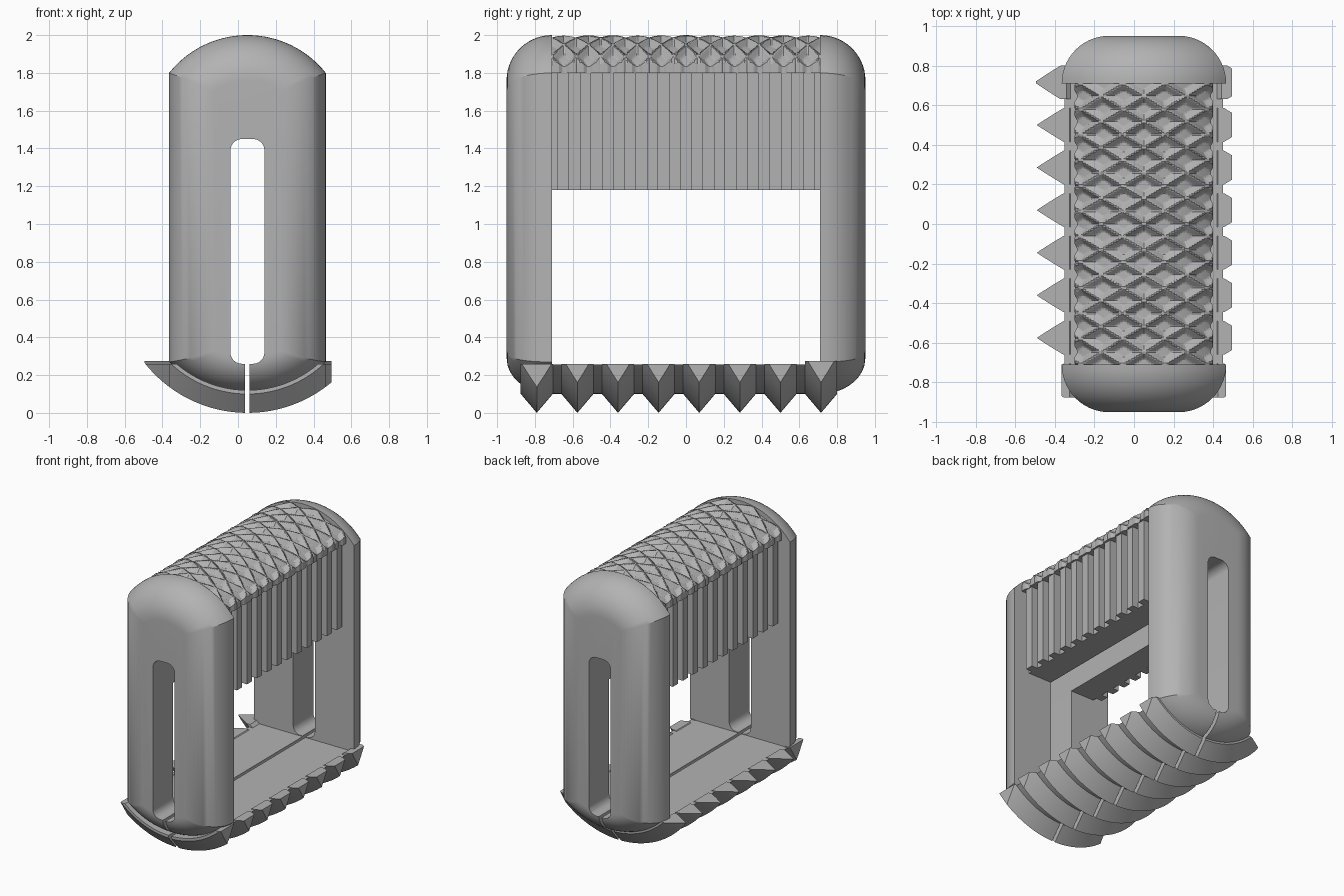
import bpy, bmesh
from math import sin, cos, asin, pi, sqrt, radians

if "Cube" in bpy.data.objects:
    bpy.data.objects.remove(bpy.data.objects["Cube"])

GREY = (0.45, 0.45, 0.45, 1)
mat = bpy.data.materials.new("plain grey")
mat.use_nodes = True
mat.diffuse_color = GREY
mat.node_tree.nodes["Principled BSDF"].inputs["Base Color"].default_value = GREY

CX = 0.05              # middle of the body across x
HALF = 0.415           # half width of the body
INNER = 0.71           # inner face of the end caps
ROUND = 0.24           # edge rounding of the end caps
TOP_C, TOP_R = 1.47, 0.53
LOW_C, LOW_R, TIP_R = 0.693, 0.593, 0.693


def finish(name, bm):
    bmesh.ops.recalc_face_normals(bm, faces=bm.faces)
    mesh = bpy.data.meshes.new(name)
    bm.to_mesh(mesh)
    bm.free()
    ob = bpy.data.objects.new(name, mesh)
    bpy.context.collection.objects.link(ob)
    mesh.materials.append(mat)
    return ob


def loft(loops):
    """Closed solid through a row of matching closed loops."""
    bm = bmesh.new()
    rows = [[bm.verts.new(p) for p in loop] for loop in loops]
    n = len(rows[0])
    for a, b in zip(rows, rows[1:]):
        for i in range(n):
            j = (i + 1) % n
            bm.faces.new((a[i], a[j], b[j], b[i]))
    bm.faces.new(rows[0])
    bm.faces.new(rows[-1])
    return bm


def along_y(pts, y):
    return [(x, y, z) for x, z in pts]


def activate(ob):
    for o in bpy.context.selected_objects:
        o.select_set(False)
    ob.select_set(True)
    bpy.context.view_layer.objects.active = ob


def cut(ob, *cutters):
    activate(ob)
    for c in cutters:
        m = ob.modifiers.new("cut", "BOOLEAN")
        m.operation, m.solver, m.object = "DIFFERENCE", "EXACT", c
        bpy.ops.object.modifier_apply(modifier=m.name)


def smooth(ob, angle=30):
    activate(ob)
    bpy.ops.object.shade_smooth_by_angle(angle=radians(angle))


def arc(zc, r, half, side, n=28):
    a = asin(half / r)
    return [(CX + r * sin(a * (2 * i / n - 1)), zc + side * r * cos(a * (2 * i / n - 1)))
            for i in range(n + 1)]


# Cutters: long rounded slot and the narrow slit under it
slot_pts = []
for k, (x, z) in enumerate([(0.08, 1.39), (-0.08 + 0.1, 1.39), (0.02, 0.32), (0.08, 0.32)]):
    for i in range(7):
        a = (k + i / 6) * pi / 2
        slot_pts.append((x + 0.06 * cos(a), z + 0.06 * sin(a)))
slot = finish("slot_cutter", loft([along_y(slot_pts, -1.2), along_y(slot_pts, 1.2)]))
slit_pts = [(0.038, -0.1), (0.062, -0.1), (0.062, 0.3), (0.038, 0.3)]
slit = finish("slit_cutter", loft([along_y(slit_pts, -1.2), along_y(slit_pts, 1.2)]))
slot.hide_render = slit.hide_render = True


# End caps: inset sections make the rounded outer edges
def cap_section(t):
    low = arc(LOW_C, LOW_R - 0.8 * t, HALF - t, -1)
    return low + arc(TOP_C, TOP_R - t, HALF - t, 1)[::-1]


for name, s in (("front_cap", -1), ("back_cap", 1)):
    loops = []
    for i in range(15):
        a = pi / 2 * i / 14
        loops.append(along_y(cap_section(ROUND * (1 - cos(a))), s * (INNER + ROUND * sin(a))))
    cap = finish(name, loft(loops))
    cut(cap, slot, slit)
    smooth(cap)

# Bottom plate with a curved underside and flat top
plate_half = sqrt(LOW_R ** 2 - (LOW_C - 0.255) ** 2)
plate_pts = arc(LOW_C, LOW_R, plate_half, -1)
plate = finish("bottom_plate", loft([along_y(plate_pts, -INNER), along_y(plate_pts, INNER)]))
cut(plate, slit)
smooth(plate)


# Curved sharp ridges under the plate, trimmed flat at their ends
def trim(bm, co, no):
    geom = bm.verts[:] + bm.edges[:] + bm.faces[:]
    bmesh.ops.bisect_plane(bm, geom=geom, plane_co=co, plane_no=no, clear_outer=True)
    bmesh.ops.holes_fill(bm, edges=[e for e in bm.edges if e.is_boundary], sides=0)


for k in range(8):
    y = -0.79 + 0.215 * k
    loops = []
    for i in range(49):
        a = radians(80) * (i / 24 - 1)
        loops.append([(CX + r * sin(a), y + dy, LOW_C - r * cos(a))
                      for r, dy in ((LOW_R - 0.02, -0.085), (LOW_R, -0.085), (TIP_R, 0),
                                    (LOW_R, 0.085), (LOW_R - 0.02, 0.085))])
    bm = loft(loops)
    trim(bm, (0, 0, 0.275 if k == 7 else 0.26), (0, 0, 1))
    trim(bm, (CX + HALF if k == 0 else 0.495, 0, 0), (1, 0, 0))
    trim(bm, (CX - HALF if k == 0 else -0.495, 0, 0), (-1, 0, 0))
    ridge = finish(f"ridge_{k + 1}", bm)
    cut(ridge, slit)
    smooth(ridge)

# Upper beam with upright ribs on both sides
RIBS = 12
pitch = 2 * INNER / RIBS
edge = []
for k in range(RIBS):
    y = -INNER + k * pitch
    edge += [(0.285, y), (0.285, y + pitch / 4), (0.335, y + pitch / 4),
             (0.335, y + pitch * 0.75), (0.285, y + pitch * 0.75)]
edge.append((0.285, INNER))
outline = [(CX + x, y) for x, y in edge] + [(CX - x, y) for x, y in reversed(edge)]
beam = finish("ribbed_beam", loft([[(x, y, z) for x, y in outline] for z in (1.18, 1.81)]))
cut(beam, slot)

# Domed grip with a crossed diamond pattern of raised ridges
NX, NY, GRIP = 56, 184, 0.35
DX, DY, WIDE = 0.21, 0.129, 0.27


def ridge_height(u):
    d = abs(u - round(u))
    return max(0.0, 1 - d / WIDE)


bm = bmesh.new()
grid = []
for j in range(NY + 1):
    y = INNER * (2 * j / NY - 1)
    row = []
    for i in range(NX + 1):
        x = GRIP * (2 * i / NX - 1)
        h = max(ridge_height(y / DY + x / DX), ridge_height(y / DY - x / DX))
        r = 0.497 + 0.033 * h
        a = asin(x / 0.515)
        px = max(-GRIP, min(GRIP, r * sin(a)))
        row.append(bm.verts.new((CX + px, y, TOP_C + r * cos(a))))
    grid.append(row)
for a, b in zip(grid, grid[1:]):
    for i in range(NX):
        bm.faces.new((a[i], a[i + 1], b[i + 1], b[i]))
rim = [e for e in bm.edges if e.is_boundary]
skirt = bmesh.ops.extrude_edge_only(bm, edges=rim)["geom"]
for v in skirt:
    if isinstance(v, bmesh.types.BMVert):
        v.co.z = 1.8
bmesh.ops.holes_fill(bm, edges=[e for e in bm.edges if e.is_boundary], sides=0)
finish("knurled_grip", bm)

for helper in (slot, slit):
    bpy.data.objects.remove(helper)
